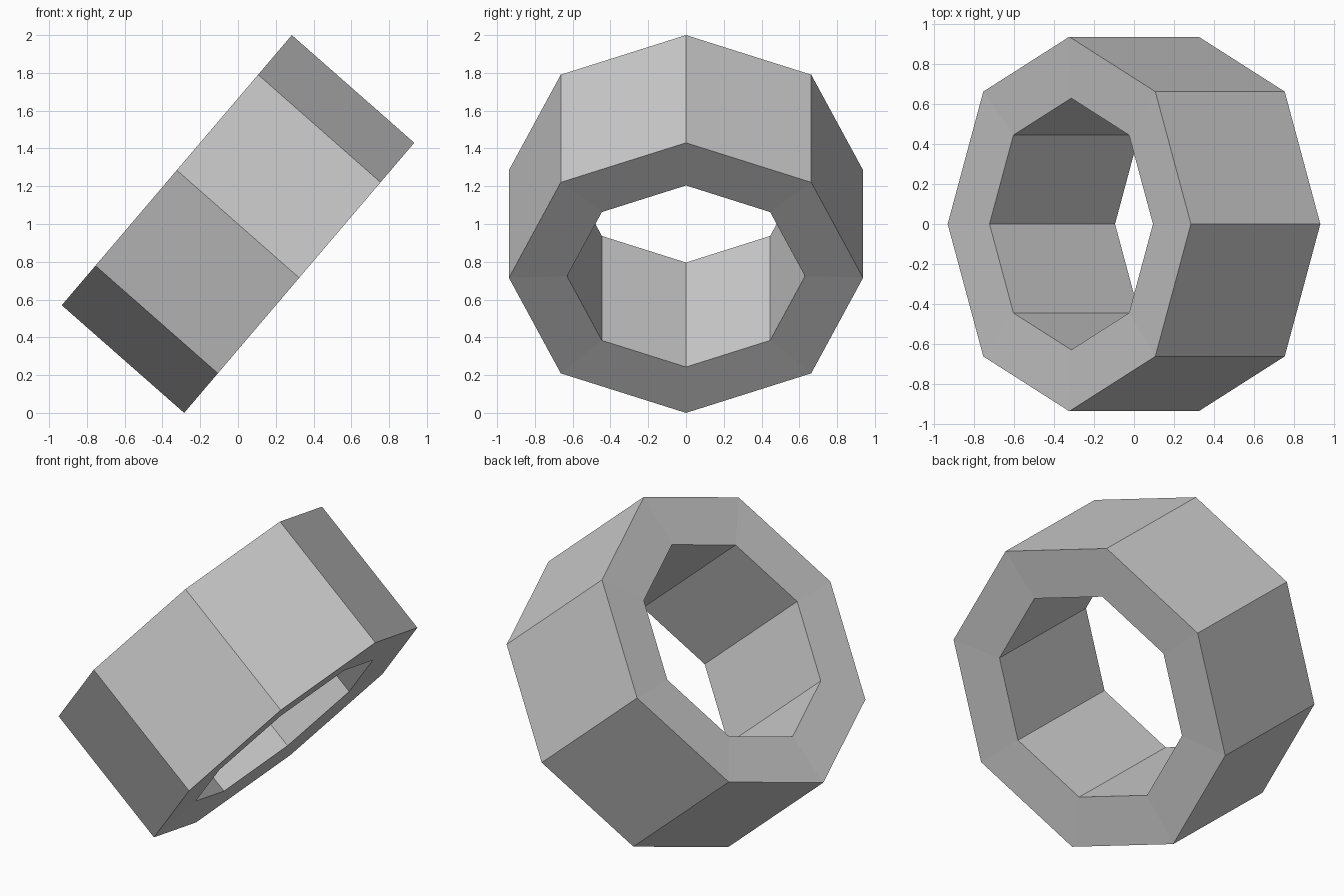
import bpy
import bmesh
import math
from mathutils import Vector

cube = bpy.data.objects.get("Cube")
if cube:
    bpy.data.objects.remove(cube, do_unlink=True)

# Tilted frame of the ring
SIDES = 8
CENTRE = Vector((0, 0, 1))
UP = Vector((0.609, 0, 0.715))       # long radius of the octagon
SIDE = Vector((0, 0.9375, 0))        # sideways radius
AXIS = Vector((0.324, 0, -0.285))    # half the ring width

# Closed cross-section: (radius, position along axis), bore rims slightly sunk
PROFILE = [(1.0, 1.0), (1.0, -1.0), (0.672, -0.97), (0.672, 0.97)]

grey = bpy.data.materials.new("light grey")
grey.use_nodes = True
colour = (0.6, 0.6, 0.6, 1)
grey.diffuse_color = colour
grey.node_tree.nodes["Principled BSDF"].inputs["Base Color"].default_value = colour

# Sweep the cross-section round the axis
bm = bmesh.new()
sections = []
for i in range(SIDES):
    a = 2 * math.pi * i / SIDES
    spoke = UP * math.cos(a) + SIDE * math.sin(a)
    sections.append([bm.verts.new(CENTRE + spoke * r + AXIS * w) for r, w in PROFILE])
for i in range(SIDES):
    here, there = sections[i], sections[(i + 1) % SIDES]
    for j in range(len(PROFILE)):
        k = (j + 1) % len(PROFILE)
        bm.faces.new((here[j], here[k], there[k], there[j]))
bmesh.ops.recalc_face_normals(bm, faces=bm.faces)

mesh = bpy.data.meshes.new("octagonal_ring")
bm.to_mesh(mesh)
bm.free()
mesh.materials.append(grey)
ring = bpy.data.objects.new("octagonal_ring", mesh)
bpy.context.collection.objects.link(ring)
